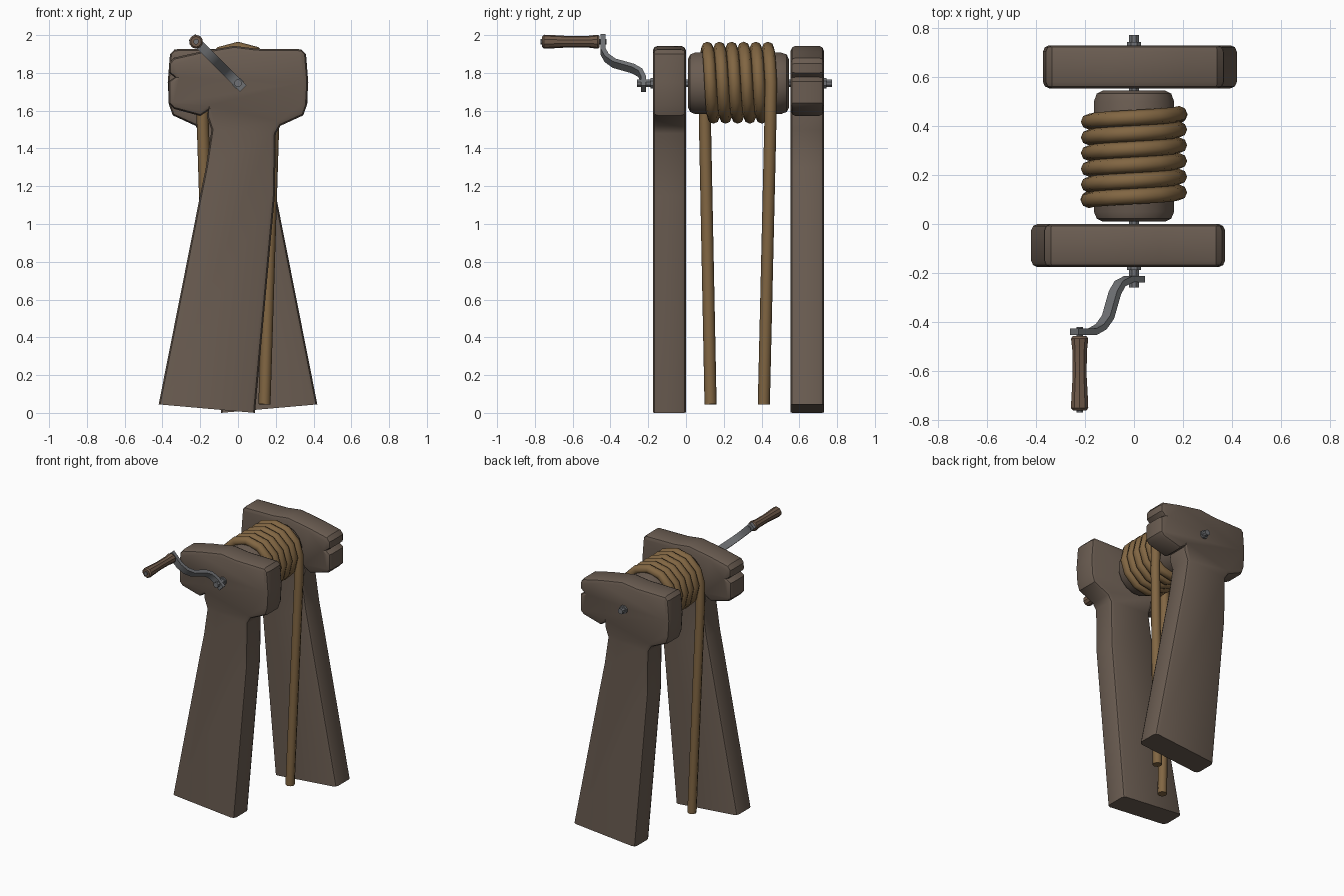
import bpy, bmesh, math
from mathutils import Vector

if "Cube" in bpy.data.objects:
    bpy.data.objects.remove(bpy.data.objects["Cube"])


def material(name, rgb):
    m = bpy.data.materials.new(name)
    m.diffuse_color = (*rgb, 1)
    m.use_nodes = True
    m.node_tree.nodes["Principled BSDF"].inputs["Base Color"].default_value = m.diffuse_color
    return m


WOOD = material("dark weathered wood", (0.145, 0.108, 0.083))
ROPE = material("tan rope", (0.22, 0.132, 0.055))
METAL = material("grey iron", (0.16, 0.166, 0.176))
GRIP = material("brown grip wood", (0.16, 0.102, 0.068))


def finish(name, bm, mat, angle=32):
    bmesh.ops.recalc_face_normals(bm, faces=bm.faces)
    me = bpy.data.meshes.new(name)
    bm.to_mesh(me)
    bm.free()
    me.materials.append(mat)
    ob = bpy.data.objects.new(name, me)
    bpy.context.collection.objects.link(ob)
    bpy.ops.object.select_all(action='DESELECT')
    ob.select_set(True)
    bpy.context.view_layer.objects.active = ob
    bpy.ops.object.shade_smooth_by_angle(angle=math.radians(angle))
    return ob


def loft(name, rings, mat, angle=32):
    """Skin a list of equal-length closed rings and cap both ends."""
    bm = bmesh.new()
    vs = [[bm.verts.new(p) for p in r] for r in rings]
    n = len(vs[0])
    for a, b in zip(vs, vs[1:]):
        for i in range(n):
            j = (i + 1) % n
            bm.faces.new((a[i], a[j], b[j], b[i]))
    bm.faces.new(vs[0])
    bm.faces.new(vs[-1])
    return finish(name, bm, mat, angle)


def turned(name, x, z, profile, sides, mat):
    """Round part along y from (y, radius) pairs."""
    rings = [[(x + r * math.cos(2 * math.pi * (i + .5) / sides), y,
               z + r * math.sin(2 * math.pi * (i + .5) / sides))
              for i in range(sides)] for y, r in profile]
    return loft(name, rings, mat)


# Posts: worn outline with softened front and back edges
OUTLINE = [(.09, 0), (.195, 1.15), (.2, 1.48), (.225, 1.52), (.345, 1.575),
           (.365, 1.63), (.372, 1.75), (.36, 1.9), (.335, 1.925), (.1, 1.928),
           (-.02, 1.943), (-.2, 1.912), (-.34, 1.88), (-.365, 1.85),
           (-.365, 1.80), (-.335, 1.777), (-.368, 1.755), (-.368, 1.64),
           (-.34, 1.61), (-.2, 1.572), (-.155, 1.602), (-.165, 1.57),
           (-.14, 1.5), (-.17, 1.3), (-.205, 1.13), (-.42, .045)]


def inset(d):
    pts = [Vector(p) for p in OUTLINE]
    out = []
    for i, p in enumerate(pts):
        t = (pts[(i + 1) % len(pts)] - pts[i - 1]).normalized()
        if i == 0:
            out.append(p + (pts[-1] - p).normalized() * d)
        elif i == len(pts) - 1:
            out.append(p + (pts[0] - p).normalized() * d)
        else:
            out.append(p + Vector((-t.y, t.x)) * d)
    return out


def post(name, cy, sx):
    layers = [(-.088, .026), (-.08, .008), (-.062, 0),
              (.062, 0), (.08, .008), (.088, .026)]
    rings = [[(sx * p.x, cy + sx * y, p.y) for p in inset(d)] for y, d in layers]
    return loft(name, rings, WOOD)


post("front_post", -.088, 1)
post("back_post", .642, -1)

# Drum and axle
AZ = 1.745
turned("drum", 0, AZ, [(.01, .13), (.022, .155), (.05, .167), (.5, .167),
                       (.533, .155), (.545, .13)], 16, WOOD)
turned("axle", 0, AZ, [(-.26, .021), (.772, .021)], 8, METAL)
for nm, y in (("front_washer", -.187), ("back_washer", .73)):
    turned(nm, 0, AZ, [(y, .031), (y + .014, .031)], 8, METAL)

# Rope: hangs on the left, winds over the drum and hangs on the right
R, TURNS, SEG, RR = .185, 5.5, 12, .032
path = [Vector((-.14, .13, .045)), Vector((-.187, .1, 1.55))]
steps = int(TURNS * SEG)
for k in range(steps + 1):
    a = math.pi - 2 * math.pi * k / SEG
    path.append(Vector((R * math.cos(a), .097 + .353 * k / steps,
                        AZ + .003 + R * math.sin(a))))
path += [Vector((.187, .447, 1.55)), Vector((.14, .412, .045))]
rings = []
for i, p in enumerate(path):
    t = (path[min(i + 1, len(path) - 1)] - path[max(i - 1, 0)]).normalized()
    u = (Vector((0, 1, 0)) - t * t.y).normalized()
    v = t.cross(u)
    rings.append([p + RR * (u * math.cos(j * math.pi / 4) + v * math.sin(j * math.pi / 4))
                  for j in range(8)])
loft("rope", rings, ROPE, 50)

# Crank arm: flat bar, S-curved in y, leaning up to the left
S = [(-.04, -.225), (.03, -.225), (.08, -.243), (.11, -.28), (.13, -.33),
     (.15, -.38), (.19, -.42), (.24, -.44), (.345, -.44)]
D, W = Vector((-.7071, 0, .7071)), Vector((.7071, 0, .7071))
rings = []
for i, (s, y) in enumerate(S):
    a, b = S[max(i - 1, 0)], S[min(i + 1, len(S) - 1)]
    t = Vector((b[0] - a[0], b[1] - a[1])).normalized()
    nrm = D * -t.y + Vector((0, t.x, 0))
    c = Vector((0, y, AZ)) + D * s
    rings.append([c + W * w * .024 + nrm * h * .013
                  for w, h in ((-1, -1), (1, -1), (1, 1), (-1, 1))])
loft("crank_arm", rings, METAL, 40)

# Handle with its pin
HX, HZ = -.222, 1.965
turned("handle", HX, HZ, [(-.762, .028), (-.752, .037), (-.72, .036), (-.62, .03),
                          (-.52, .031), (-.468, .037), (-.458, .03)], 10, GRIP)
turned("handle_pin", HX, HZ, [(-.77, .015), (-.42, .015)], 8, METAL)
